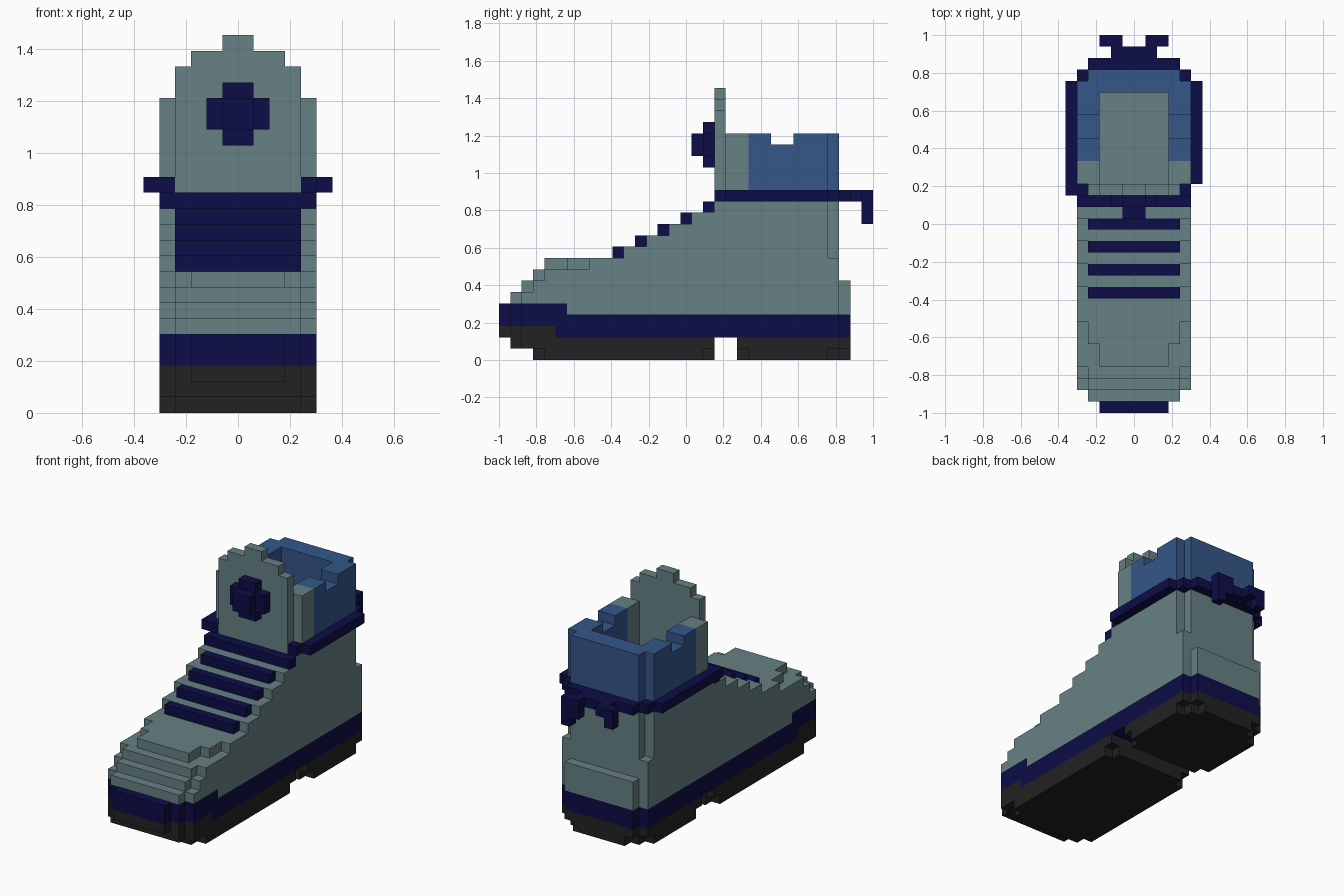
import bpy, bmesh
from mathutils import Vector

cube = bpy.data.objects.get("Cube")
if cube:
    bpy.data.objects.remove(cube, do_unlink=True)

LENGTH = 33              # blocks from toe to bow
UNIT = 2 / LENGTH
WIDE = 5                 # usual half width of the shoe
cells = {}               # block position -> part name


def make_material(name, red, green, blue):
    material = bpy.data.materials.new(name)
    material.use_nodes = True
    colour = (red, green, blue, 1)
    material.diffuse_color = colour
    material.node_tree.nodes["Principled BSDF"].inputs["Base Color"].default_value = colour
    return material


grey = make_material("grey_teal", .135, .22, .23)
navy = make_material("navy", .004, .004, .065)
blue = make_material("lining_blue", .035, .095, .25)
black = make_material("rubber_black", .016, .016, .016)

part_materials = {
    "sole": black, "midsole_stripe": navy, "upper": grey, "laces": navy,
    "ankle_band": navy, "bow": navy, "collar_front": grey,
    "collar_padding": blue, "tongue": grey, "tongue_badge": navy,
}


def block(part, xs, ys, zs):
    """Fill a box of blocks; part None clears it."""
    for x in range(*xs):
        for y in range(*ys):
            for z in range(*zs):
                if part:
                    cells[x, y, z] = part
                else:
                    cells.pop((x, y, z), None)


def layer(part, z, start, end, nose=(), tail=(), half=WIDE):
    """One block layer, with narrower rows listed at its front and back."""
    widths = [half] * (end - start)
    widths[:len(nose)] = nose
    if tail:
        widths[-len(tail):] = tail
    for y, w in enumerate(widths, start):
        block(part, (-w, w), (y, y + 1), (z, z + 1))


heel_end, back = 31, 30
toe = (3, 4)

# Sole: forefoot and heel pads with a gap for the arch
layer("sole", 0, 3, 19, nose=[4], tail=[4])
layer("sole", 0, 21, heel_end, nose=[4], tail=[4, 3])
layer("sole", 1, 1, 19, nose=[4])
layer("sole", 1, 21, heel_end, tail=[4])

# Stripe around the sole, raised at the toe
for z in (2, 3):
    layer("midsole_stripe", z, 0, heel_end, nose=toe, tail=[4])
layer("sole", 2, 0, 5, nose=toe)
layer("midsole_stripe", 4, 0, 6, nose=toe)

# Upper: stepped toe cap and heel counter
layer("upper", 4, 6, heel_end, tail=[4])
for step in range(3):
    layer("upper", 5 + step, 1 + step, heel_end if step < 2 else back,
          nose=[4], tail=[4] if step < 2 else ())
layer("upper", 8, 4, back, nose=[3, 3, 4, 4])

# Instep stairs with a lace on every step
for step in range(5):
    z, y = 9 + step, 10 + 2 * step
    layer("upper", z, y + 1, back, tail=[4])
    layer("laces", z, y, y + 1, half=WIDE if step == 4 else 4)

# Ankle band wrapped round the top of the upper
band = 14
layer("ankle_band", band, 20, 32, tail=[5, 4, 2], half=6)
layer("upper", band, 20, back, tail=[4])
block("ankle_band", (-6, -4), (19, 20), (band, band + 1))
block("ankle_band", (4, 5), (19, 20), (band, band + 1))

# Bow at the back with hanging ends
for inner, outer, drop in ((1, 2, 2), (-2, -3, 1)):
    block("bow", (inner, inner + 1), (32, LENGTH), (band + 1 - drop, band + 1))
    block("bow", (outer, outer + 1), (32, LENGTH), (band - drop, band + 1))

# Collar: grey front posts, blue padding, open middle and side notches
rim = 20
for z in range(band + 1, rim):
    layer("collar_padding", z, 20, back, tail=[4])
    layer("collar_front", z, 20, 22)
block(None, (-3, 3), (20, 28), (band + 1, rim))
block(None, (-WIDE, WIDE), (24, 26), (rim - 1, rim))

# Tongue with a rounded top
for half, top in ((4, 22), (3, 23), (1, 24)):
    block("tongue", (-half, half), (19, 20), (band, top))

# Raised badge on the tongue
block("tongue_badge", (-1, 1), (18, 19), (17, 21))
block("tongue_badge", (-2, 2), (18, 19), (18, 20))
block("tongue_badge", (-1, 1), (17, 18), (18, 20))


def build_part(name, material):
    """Make a mesh from the outer faces of a part's blocks."""
    bm = bmesh.new()
    for cell, part in cells.items():
        if part != name:
            continue
        for axis in range(3):
            for side in (0, 1):
                step = Vector((0, 0, 0))
                step[axis] = 2 * side - 1
                if tuple(int(a + b) for a, b in zip(cell, step)) in cells:
                    continue
                u, v = (axis + 1) % 3, (axis + 2) % 3
                corners = []
                for du, dv in ((0, 0), (1, 0), (1, 1), (0, 1)):
                    p = Vector(cell)
                    p[axis] += side
                    p[u] += du
                    p[v] += dv
                    corners.append(bm.verts.new(p * UNIT - Vector((0, 1, 0))))
                bm.faces.new(corners if side else corners[::-1])
    bmesh.ops.remove_doubles(bm, verts=bm.verts, dist=UNIT / 100)
    mesh = bpy.data.meshes.new(name)
    bm.to_mesh(mesh)
    bm.free()
    mesh.materials.append(material)
    bpy.context.collection.objects.link(bpy.data.objects.new(name, mesh))


for part_name, part_material in part_materials.items():
    build_part(part_name, part_material)
